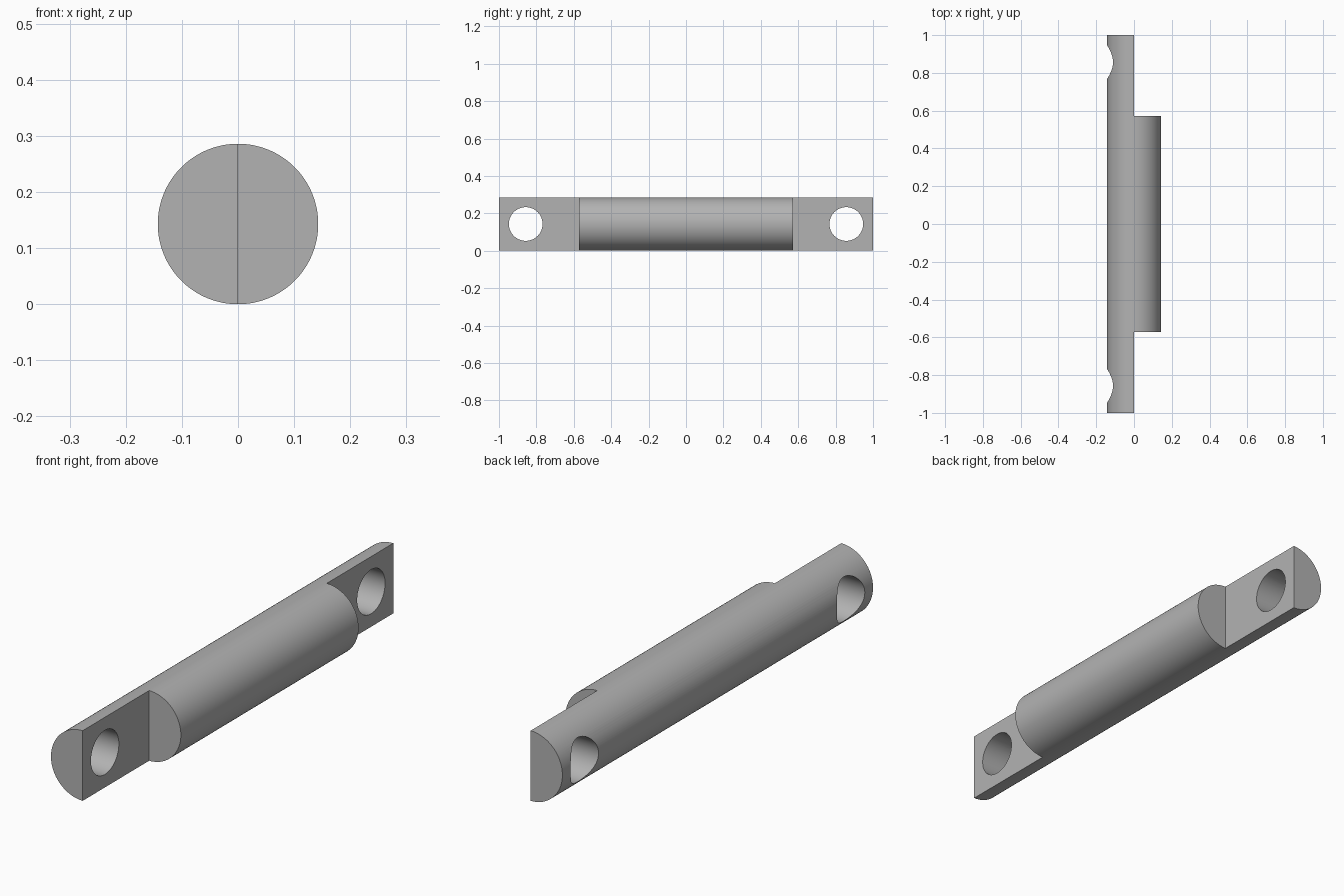
import bpy
from math import pi, radians

cube = bpy.data.objects.get("Cube")
if cube:
    bpy.data.objects.remove(cube, do_unlink=True)

RADIUS = 0.143
FLAT_START = 0.572   # where the half-round ends begin
HOLE_Y = 0.857
HOLE_RADIUS = 0.09

steel = bpy.data.materials.new("plain_grey")
steel.use_nodes = True
grey = (0.45, 0.45, 0.45, 1)
steel.diffuse_color = grey
steel.node_tree.nodes["Principled BSDF"].inputs["Base Color"].default_value = grey


def rod(name, radius, depth, location, rotation, sides=96):
    bpy.ops.mesh.primitive_cylinder_add(
        vertices=sides, radius=radius, depth=depth, location=location, rotation=rotation)
    bpy.context.object.name = name
    return bpy.context.object


def cut(target, cutter):
    mod = target.modifiers.new("cut", "BOOLEAN")
    mod.operation = "DIFFERENCE"
    mod.solver = "EXACT"
    mod.object = cutter
    bpy.context.view_layer.objects.active = target
    bpy.ops.object.modifier_apply(modifier=mod.name)
    bpy.data.objects.remove(cutter, do_unlink=True)


# Round bar along y
pin = rod("pin_shaft", RADIUS, 2, (0, 0, RADIUS), (pi / 2, 0, 0))
pin.data.materials.append(steel)

# Each end: remove the +x half, then drill a cross hole
for side in (-1, 1):
    bpy.ops.mesh.primitive_cube_add(size=1, location=(0.25, side * (FLAT_START + 0.5), RADIUS))
    notch = bpy.context.object
    notch.scale = (0.5, 1, 1)
    cut(pin, notch)
    cut(pin, rod("hole_cutter", HOLE_RADIUS, 1, (0, side * HOLE_Y, RADIUS), (0, pi / 2, 0), 64))

# Smooth curved walls with crisp edges
bpy.ops.object.select_all(action="DESELECT")
pin.select_set(True)
bpy.context.view_layer.objects.active = pin
bpy.ops.object.shade_smooth_by_angle(angle=radians(30))
